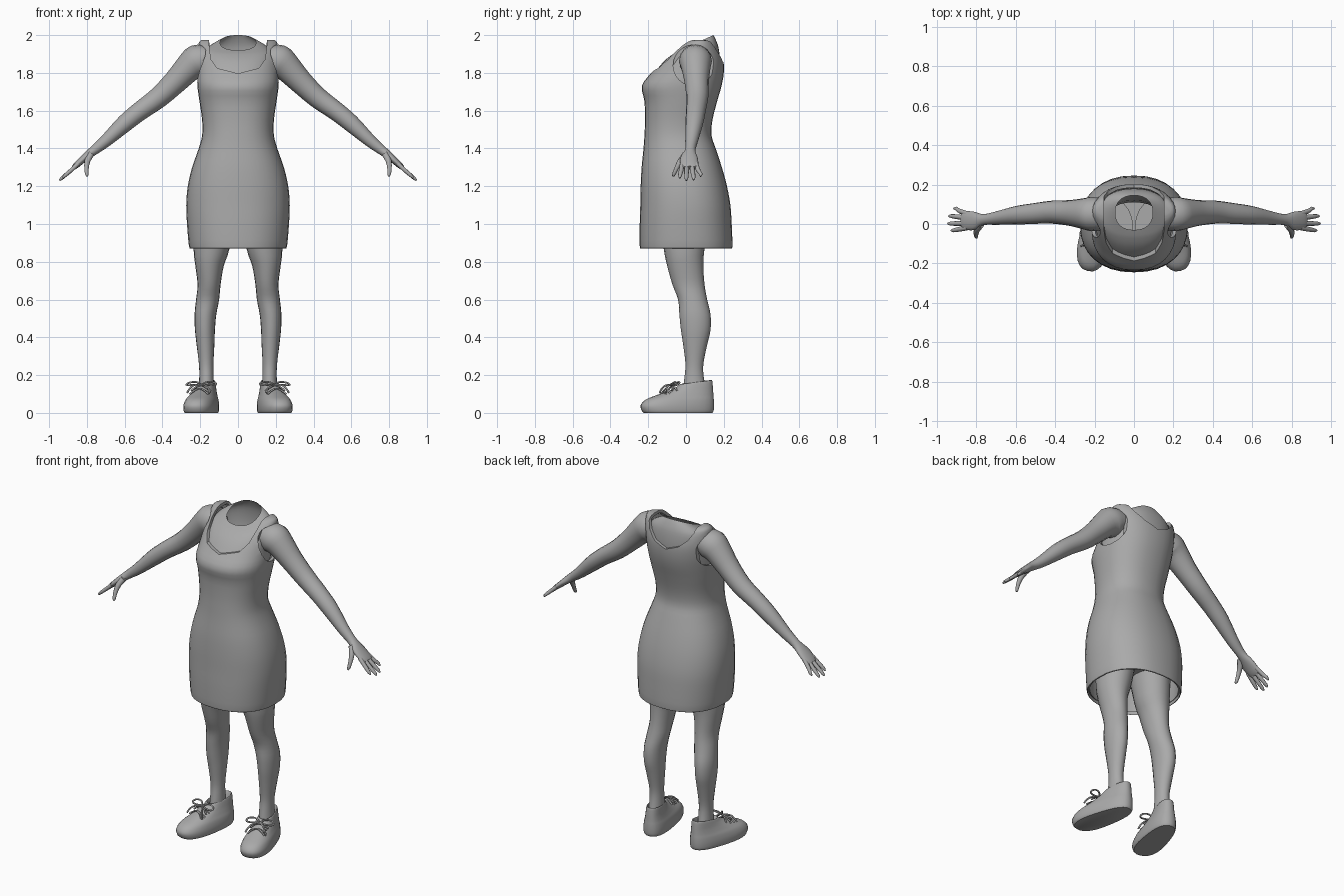
import bpy, bmesh, math
from mathutils import Vector, Matrix

if "Cube" in bpy.data.objects:
    bpy.data.objects.remove(bpy.data.objects["Cube"])

grey = bpy.data.materials.new("plain grey")
grey.diffuse_color = (0.4, 0.4, 0.4, 1)
grey.use_nodes = True
grey.node_tree.nodes["Principled BSDF"].inputs["Base Color"].default_value = grey.diffuse_color


def finish(name, bm, angle=40):
    """Turn a bmesh into a named, shaded object."""
    bmesh.ops.recalc_face_normals(bm, faces=bm.faces)
    me = bpy.data.meshes.new(name)
    bm.to_mesh(me)
    bm.free()
    ob = bpy.data.objects.new(name, me)
    bpy.context.collection.objects.link(ob)
    me.materials.append(grey)
    shade(ob, angle)
    return ob


def shade(ob, angle=40):
    bpy.ops.object.select_all(action='DESELECT')
    ob.select_set(True)
    bpy.context.view_layer.objects.active = ob
    bpy.ops.object.shade_smooth_by_angle(angle=math.radians(angle))


def smooth_rows(rows, k=3):
    """Catmull-Rom interpolation between section rows."""
    out = []
    for i in range(len(rows) - 1):
        p = [rows[max(i - 1, 0)], rows[i], rows[i + 1], rows[min(i + 2, len(rows) - 1)]]
        for j in range(k):
            t = j / k
            out.append([0.5 * (2 * b + (c - a) * t + (2 * a - 5 * b + 4 * c - d) * t * t
                               + (3 * b - a - 3 * c + d) * t ** 3) for a, b, c, d in zip(*p)])
    return out + [list(rows[-1])]


def skin_loops(bm, loops, start=True, end=True):
    vs = [[bm.verts.new(p) for p in l] for l in loops]
    n = len(vs[0])
    for a, b in zip(vs, vs[1:]):
        for i in range(n):
            bm.faces.new((a[i], a[(i + 1) % n], b[(i + 1) % n], b[i]))
    if start:
        bm.faces.new(vs[0])
    if end:
        bm.faces.new(vs[-1])


def power(v, e):
    return math.copysign(abs(v) ** (2 / e), v)


def stack(rows, n=32, e=2.3, cx=0, k=3):
    """Loops from rows of (z front, z back, half width, y front, y back)."""
    loops = []
    for zf, zb, rx, yf, yb in smooth_rows(rows, k):
        loop = []
        for i in range(n):
            a = 2 * math.pi * i / n
            s = power(math.sin(a), e)
            loop.append((cx + rx * power(math.cos(a), e),
                         (yf + yb) / 2 + s * (yb - yf) / 2,
                         (zf + zb) / 2 + s * (zb - zf) / 2))
        loops.append(loop)
    return loops


def tube(bm, rows, n=16, k=3):
    """Limb in the x-z direction: rows of (x, y, z, radius in y, radius across)."""
    rows = smooth_rows(rows, k)
    loops = []
    for i, (x, y, z, ry, rn) in enumerate(rows):
        a, b = rows[max(i - 1, 0)], rows[min(i + 1, len(rows) - 1)]
        d = Vector((b[0] - a[0], 0, b[2] - a[2])).normalized()
        up = Vector((-d.z, 0, d.x))
        loops.append([Vector((x, y, z)) + Vector((0, ry * math.cos(t), 0)) + up * rn * math.sin(t)
                      for t in (2 * math.pi * j / n for j in range(n))])
    skin_loops(bm, loops)


# torso, open at the neck
bm = bmesh.new()
skin_loops(bm, stack([
    (1.00, 1.00, .20, -.18, .17), (1.20, 1.20, .22, -.20, .17), (1.47, 1.47, .165, -.195, .11),
    (1.72, 1.72, .19, -.205, .16), (1.80, 1.80, .188, -.165, .178), (1.86, 1.87, .188, -.118, .18),
    (1.895, 1.935, .178, -.075, .172), (1.91, 1.975, .14, -.05, .158), (1.92, 2.0, .095, -.03, .145)]),
    end=False)
finish("torso", bm)

# dress shell
bm = bmesh.new()
skin_loops(bm, stack([(z, z, w, f, b) for z, w, f, b in [
    (.87, .252, -.24, .24), (.885, .26, -.245, .246), (1.0, .27, -.245, .242), (1.1, .274, -.242, .235),
    (1.2, .266, -.24, .217), (1.3, .243, -.235, .19), (1.4, .208, -.225, .157), (1.47, .19, -.22, .135),
    (1.55, .19, -.217, .14), (1.65, .204, -.22, .165), (1.73, .215, -.234, .188), (1.80, .216, -.185, .2),
    (1.87, .215, -.128, .2), (1.93, .213, -.065, .18), (1.965, .205, -.01, .15), (1.975, .185, .03, .11)]]),
    start=False)
dress = finish("dress", bm)


def prism(name, outline, y0, y1):
    bm = bmesh.new()
    skin_loops(bm, [[(x, y, z) for x, z in outline] for y in (y0, y1)])
    return finish(name, bm)


def mirrored(half):
    return half + [(-x, z) for x, z in reversed(half) if x > 0]


# neckline and armhole cutters
cutters = [
    prism("front_neckline_cutter",
          mirrored([(.155, 2.1), (.152, 1.93), (.142, 1.87), (.11, 1.825), (0, 1.797)]), -.4, .06),
    prism("back_neckline_cutter",
          mirrored([(.155, 2.1), (.152, 1.95), (.13, 1.91), (.08, 1.865), (0, 1.835)]), .05, .4)]
for s in (1, -1):
    bm = bmesh.new()
    bmesh.ops.create_cone(bm, cap_ends=True, segments=32, radius1=.108, radius2=.108, depth=.2,
                          matrix=Matrix.Translation((s * .27, .04, 1.84)) @ Matrix.Rotation(math.pi / 2, 4, 'Y'))
    cutters.append(finish("armhole_cutter", bm))

bpy.context.view_layer.objects.active = dress
mod = dress.modifiers.new("thickness", 'SOLIDIFY')
mod.thickness, mod.offset = .018, -1
for c in cutters:
    mod = dress.modifiers.new("cut", 'BOOLEAN')
    mod.operation, mod.solver, mod.object = 'DIFFERENCE', 'EXACT', c
for mod in list(dress.modifiers):
    bpy.ops.object.modifier_apply(modifier=mod.name)
for c in cutters:
    bpy.data.objects.remove(c)
shade(dress, 35)


def flip(bm, s):
    bmesh.ops.scale(bm, vec=(s, 1, 1), verts=bm.verts)


def wire(name, pts, r, s, place, closed=False):
    """Round cord through points."""
    cu = bpy.data.curves.new(name, 'CURVE')
    cu.dimensions, cu.bevel_depth, cu.bevel_resolution, cu.resolution_u = '3D', r, 1, 5
    sp = cu.splines.new('NURBS')
    sp.points.add(len(pts) - 1)
    for p, q in zip(sp.points, pts):
        v = place @ Vector(q)
        p.co = (s * v.x, v.y, v.z, 1)
    sp.use_endpoint_u, sp.use_cyclic_u, sp.order_u = not closed, closed, 3
    cu.materials.append(grey)
    bpy.context.collection.objects.link(bpy.data.objects.new(name, cu))


for s, side in ((1, "left"), (-1, "right")):
    # arm with palm
    bm = bmesh.new()
    tube(bm, [(.16, .05, 1.875, .08, .07), (.215, .05, 1.862, .087, .088), (.26, .052, 1.828, .078, .076),
              (.33, .056, 1.755, .065, .064), (.42, .06, 1.67, .058, .056), (.52, .052, 1.597, .052, .05),
              (.60, .044, 1.532, .047, .046), (.70, .03, 1.44, .034, .033), (.765, .022, 1.388, .028, .025),
              (.81, .016, 1.352, .046, .02), (.855, .018, 1.312, .048, .016), (.872, .02, 1.297, .042, .012)])
    # fingers: knuckle offset, tip position, then thumb
    for y, tx, ty, tz in [(-.02, .928, -.032, 1.243), (.004, .945, .002, 1.23),
                          (.03, .94, .04, 1.233), (.053, .915, .078, 1.252)]:
        tube(bm, [(.845, y, 1.32, .012, .012), (.885, y * .5 + ty * .5, 1.283, .0125, .011),
                  (tx - .012, ty, tz + .013, .010, .009), (tx, ty, tz, .004, .004)], 10, 2)
    tube(bm, [(.775, .0, 1.375, .02, .018), (.797, -.028, 1.335, .018, .016),
              (.802, -.052, 1.29, .012, .012), (.800, -.064, 1.262, .010, .009),
              (.798, -.067, 1.252, .004, .004)], 10, 2)
    flip(bm, s)
    finish(side + "_arm", bm, 60)

    # leg: rows of (z, x inner, x outer, y front, y back)
    bm = bmesh.new()
    loops = []
    for z, xi, xo, yf, yb in smooth_rows([
            (1.1, .005, .23, -.15, .13), (.87, .045, .235, -.118, .098), (.78, .075, .226, -.10, .092),
            (.68, .092, .214, -.072, .098), (.6, .10, .222, -.042, .112), (.52, .115, .23, -.035, .13),
            (.44, .122, .228, -.027, .13), (.36, .125, .219, -.015, .112), (.26, .13, .207, -.003, .092),
            (.19, .129, .205, -.008, .094), (.1, .125, .21, -.02, .11)]):
        loops.append([((xi + xo) / 2 + (xo - xi) / 2 * math.cos(a), (yf + yb) / 2 + (yb - yf) / 2 * math.sin(a), z)
                      for a in (2 * math.pi * i / 20 for i in range(20))])
    skin_loops(bm, loops)
    flip(bm, s)
    finish(side + "_leg", bm)

    # shoe: stacked footprints, wider at the toe, turned outwards
    place = Matrix.Translation((.168, .05, 0)) @ Matrix.Rotation(math.radians(13), 4, 'Z')
    bm = bmesh.new()
    skin_loops(bm, stack([(z, z2, w, f, b) for z, z2, w, f, b in [
        (0, 0, .078, -.28, .092), (.012, .012, .083, -.29, .098), (.04, .04, .084, -.296, .1),
        (.07, .07, .078, -.27, .099), (.092, .092, .068, -.215, .097), (.115, .12, .058, -.15, .095),
        (.135, .145, .052, -.105, .093), (.15, .17, .047, -.085, .09), (.15, .17, .042, -.075, .083),
        (.12, .13, .036, -.06, .07)]], 28, 2.4))
    for v in bm.verts:
        v.co.x *= 0.9 - 0.75 * min(0, max(v.co.y + .02, -.24)) * (1 - v.co.z * 4)
        v.co.z *= 1 - 0.0 * v.co.x
    bm.transform(place)
    flip(bm, s)
    finish(side + "_shoe", bm, 45)

    # laces: crossing cords, two bow loops, two loose ends
    for y, z in ((-.125, .14), (-.16, .122)):
        for d in (1, -1):
            wire(side + "_lace", [(-.05, y + d * .014, z - .022), (-.02, y, z + .006), (.02, y, z + .006),
                                  (.05, y - d * .014, z - .022)], .005, s, place)
    for d in (1, -1):
        wire(side + "_bow_loop", [(0, -.118, .15), (d * .03, -.10, .166), (d * .075, -.10, .16),
                                  (d * .085, -.125, .145), (d * .04, -.135, .148)], .005, s, place, True)
        wire(side + "_lace_end", [(0, -.118, .15), (d * .03, -.15, .152), (d * .055, -.175, .125),
                                  (d * .062, -.18, .105)], .005, s, place)
